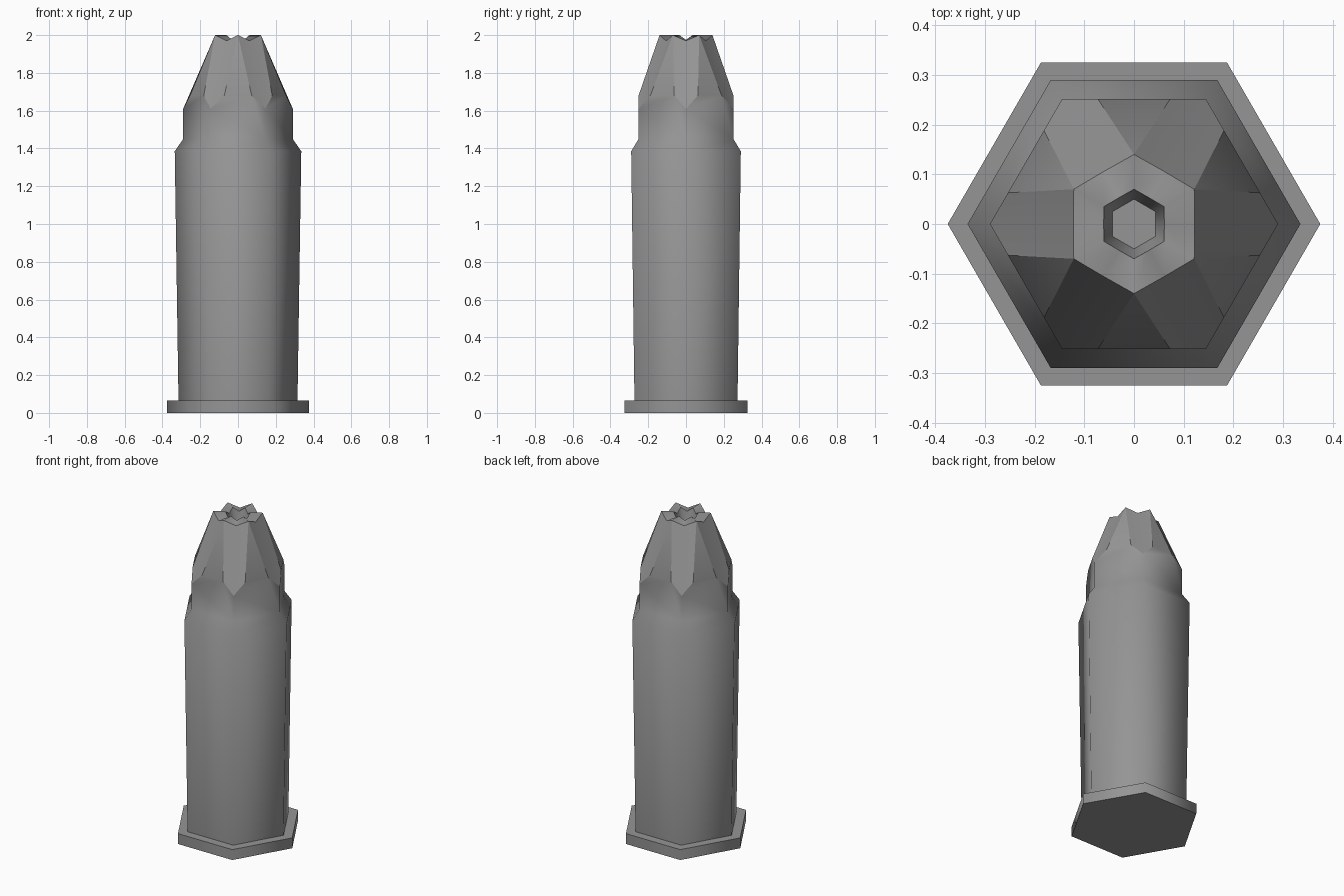
import bpy, bmesh, math
from mathutils import Vector

cube = bpy.data.objects.get("Cube")
if cube:
    bpy.data.objects.remove(cube, do_unlink=True)

# One grey metal for everything
GREY = (0.30, 0.30, 0.30, 1.0)
metal = bpy.data.materials.new("grey metal")
metal.use_nodes = True
metal.diffuse_color = GREY
bsdf = metal.node_tree.nodes["Principled BSDF"]
bsdf.inputs["Base Color"].default_value = GREY
bsdf.inputs["Roughness"].default_value = 0.6


def polar(r, degrees, z):
    a = math.radians(degrees)
    return Vector((r * math.cos(a), r * math.sin(a), z))


def ring(bm, r, z, turn=0):
    """Six vertices on a hexagon."""
    return [bm.verts.new(polar(r, turn + 60 * k, z)) for k in range(6)]


def bridge(bm, lower, upper):
    n = len(lower)
    for k in range(n):
        j = (k + 1) % n
        bm.faces.new((lower[k], lower[j], upper[j], upper[k]))


def finish(bm, name, sharp_edges=()):
    """Smooth shading, sharp on steep edges and on the ones listed."""
    bmesh.ops.recalc_face_normals(bm, faces=bm.faces)
    for f in bm.faces:
        f.smooth = True
    for e in bm.edges:
        if len(e.link_faces) == 2 and e.calc_face_angle() > math.radians(65):
            e.smooth = False
    for a, b in sharp_edges:
        bm.edges.get((a, b)).smooth = False
    mesh = bpy.data.meshes.new(name)
    bm.to_mesh(mesh)
    bm.free()
    mesh.materials.append(metal)
    obj = bpy.data.objects.new(name, mesh)
    bpy.context.collection.objects.link(obj)
    return obj


# Base rim: a flat hexagonal disc
bm = bmesh.new()
low, high = ring(bm, 0.375, 0.0), ring(bm, 0.375, 0.065)
bridge(bm, low, high)
bm.faces.new(low[::-1])
bm.faces.new(high)
finish(bm, "base_rim")

# Case: hexagonal tube, slightly flared, stepping in to a neck
bm = bmesh.new()
rings = [ring(bm, r, z) for r, z in
         ((0.315, 0.065), (0.335, 1.385), (0.29, 1.45))]
for a, b in zip(rings, rings[1:]):
    bridge(bm, a, b)
neck = rings[-1]

# Crimp: six pointed flutes on the corners, six triangular ridges between
tips = ring(bm, 0.29, 1.61)
apexes = ring(bm, 0.14, 2.0, 30)
valleys = ring(bm, 0.122, 1.97)
inner_apexes = ring(bm, 0.07, 2.0, 30)
inner_valleys = ring(bm, 0.061, 1.975)
sharp = []
for k in range(6):
    j = (k + 1) % 6
    c0, c1 = polar(0.29, 60 * k, 1.68), polar(0.29, 60 * j, 1.68)
    p = bm.verts.new(c0.lerp(c1, 0.25))
    q = bm.verts.new(c0.lerp(c1, 0.75))
    bm.faces.new((neck[k], neck[j], tips[j], q, p, tips[k]))   # neck side
    bm.faces.new((p, q, apexes[k]))                            # ridge
    bm.faces.new((tips[k], p, apexes[k], valleys[k]))          # flute halves
    bm.faces.new((tips[j], valleys[j], apexes[k], q))
    sharp += [(tips[k], p), (tips[j], q), (p, apexes[k]), (q, apexes[k]),
              (valleys[k], apexes[k]), (valleys[j], apexes[k])]

# Folded mouth and the small recess in its middle
outer = [v for pair in zip(valleys, apexes) for v in pair]
inner = [v for pair in zip(inner_valleys, inner_apexes) for v in pair]
bridge(bm, outer, inner)
floor = []
for k in range(6):
    floor.append(bm.verts.new(polar(0.0433, 60 * k, 1.90)))
    floor.append(bm.verts.new(polar(0.05, 60 * k + 30, 1.90)))
bridge(bm, inner, floor)
bm.faces.new(floor)
for loop in (inner, floor):
    sharp += list(zip(loop, loop[1:] + loop[:1]))
finish(bm, "crimped_case", sharp)
